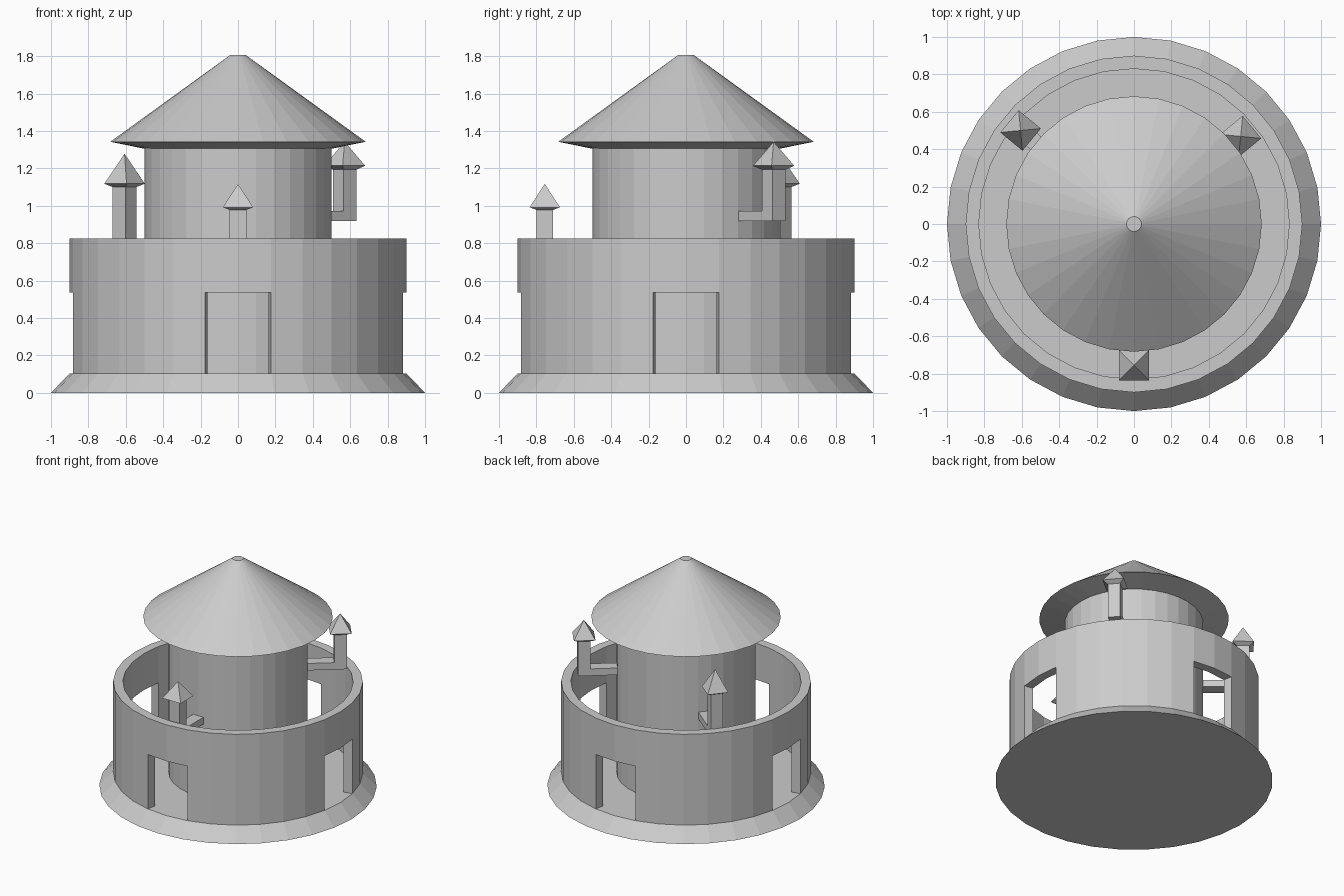
import bpy, bmesh
from math import cos, sin, pi, radians, sqrt
from mathutils import Matrix, Vector

if "Cube" in bpy.data.objects:
    bpy.data.objects.remove(bpy.data.objects["Cube"])

SIDES = 32


def finish(bm, name):
    bmesh.ops.remove_doubles(bm, verts=bm.verts, dist=1e-5)
    bmesh.ops.recalc_face_normals(bm, faces=bm.faces)
    mesh = bpy.data.meshes.new(name)
    bm.to_mesh(mesh)
    bm.free()
    obj = bpy.data.objects.new(name, mesh)
    bpy.context.collection.objects.link(obj)
    return obj


def ring(bm, r, z, n, start=0.0):
    return [bm.verts.new((r * cos(start + 2 * pi * i / n),
                          r * sin(start + 2 * pi * i / n), z)) for i in range(n)]


def lathe(name, profile, n=SIDES, start=0.0):
    """Closed turned solid from (radius, z) points, bottom to top."""
    bm = bmesh.new()
    rings = [ring(bm, r, z, n, start) for r, z in profile]
    for a, b in zip(rings, rings[1:]):
        for i in range(n):
            j = (i + 1) % n
            bm.faces.new((a[i], a[j], b[j], b[i]))
    bm.faces.new(rings[0][::-1])
    if profile[-1][0] > 1e-3:
        bm.faces.new(rings[-1])
    return finish(bm, name)


def box(name, lo, hi):
    bm = bmesh.new()
    lo, hi = Vector(lo), Vector(hi)
    bmesh.ops.create_cube(bm, size=1, matrix=Matrix.Translation((lo + hi) / 2)
                          @ Matrix.Diagonal((*(hi - lo), 1)))
    return finish(bm, name)


# Sloped base, central tower and overhanging conical roof
lathe("base", [(1.0, 0), (0.9, 0.104)])
lathe("tower", [(0.5, 0.104), (0.5, 1.305)])
lathe("tower_roof", [(0.5, 1.305), (0.683, 1.342), (0.04, 1.807)])

# Ring wall: outer skin with four doorways left open, thickened inward
bm = bmesh.new()
rows = [ring(bm, 0.9, z, SIDES) for z in (0.104, 0.537, 0.826)]
for level, (a, b) in enumerate(zip(rows, rows[1:])):
    for i in range(SIDES):
        j = (i + 1) % SIDES
        if level == 0 and j % 8 in (0, 1):
            continue
        bm.faces.new((a[i], a[j], b[j], b[i]))
bmesh.ops.delete(bm, geom=[v for v in bm.verts if not v.link_faces], context='VERTS')
res = bmesh.ops.extrude_face_region(bm, geom=bm.faces[:], use_keep_orig=True)
for v in res["geom"]:
    if isinstance(v, bmesh.types.BMVert):
        v.co.x *= 0.83 / 0.9
        v.co.y *= 0.83 / 0.9
finish(bm, "ring_wall")

# Bracketed turrets: name, angle, distance, bottom, eave underside, rim, tip, eave half width
W = 0.045
turrets = [
    ("front", -90, 0.755, 0.69, 0.978, 0.992, 1.117, 0.081),
    ("right", 39.4, 0.738, 0.918, 1.193, 1.214, 1.342, 0.078),
    ("left", 140.5, 0.786, 0.758, 1.10, 1.118, 1.278, 0.077),
]
for name, ang, dist, z0, z1, z2, z3, eave in turrets:
    spin = Matrix.Rotation(radians(ang), 4, 'Z')
    place = spin @ Matrix.Translation((dist, 0, 0))
    arm = box(name + "_turret_bracket", (0.45, -W, z0), (dist - W, W, z0 + 0.055))
    arm.matrix_world = spin
    post = box(name + "_turret_post", (-W, -W, z0), (W, W, z1))
    post.matrix_world = place
    cap = lathe(name + "_turret_roof",
                [(W * sqrt(2), z1), (eave * sqrt(2), z2), (0, z3)], 4, pi / 4)
    cap.matrix_world = place
